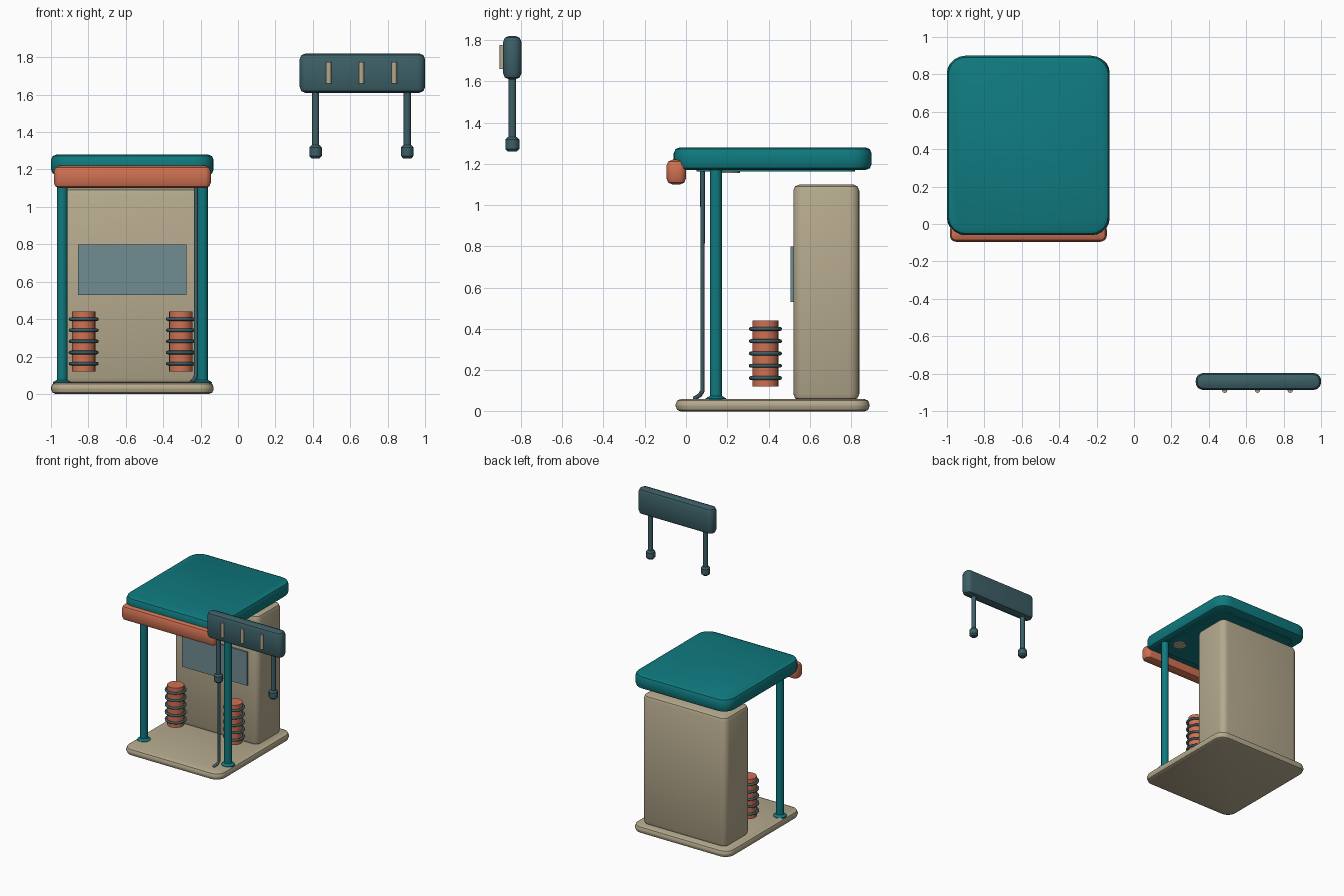
import bpy, bmesh, math

if "Cube" in bpy.data.objects:
    bpy.data.objects.remove(bpy.data.objects["Cube"], do_unlink=True)


def material(name, rgb):
    """Flat material from display colours, converted to linear."""
    lin = [((c / 255 + 0.055) / 1.055) ** 2.4 for c in rgb]
    m = bpy.data.materials.new(name)
    m.use_nodes = True
    m.diffuse_color = (*lin, 1)
    m.node_tree.nodes["Principled BSDF"].inputs["Base Color"].default_value = (*lin, 1)
    return m


TEAL = material("teal paint", (15, 122, 127))
TAN = material("tan panel", (182, 170, 142))
ORANGE = material("orange paint", (207, 112, 82))
SLATE = material("slate metal", (60, 95, 102))
GLASS = material("blue grey glass", (112, 140, 145))


def finish(bm, name, mat, smooth=True):
    bmesh.ops.recalc_face_normals(bm, faces=bm.faces)
    me = bpy.data.meshes.new(name)
    bm.to_mesh(me)
    bm.free()
    me.materials.append(mat)
    ob = bpy.data.objects.new(name, me)
    bpy.context.collection.objects.link(ob)
    if smooth:
        bpy.ops.object.select_all(action="DESELECT")
        ob.select_set(True)
        bpy.context.view_layer.objects.active = ob
        bpy.ops.object.shade_smooth_by_angle(angle=math.radians(35))
    return ob


def slab(name, mat, x, y, z, corner=0, rim=0, rim_segments=2):
    """Box between ranges, with rounded plan corners and softened rims."""
    bm = bmesh.new()
    bmesh.ops.create_cube(bm, size=1)
    for v in bm.verts:
        v.co = [r[0] + (c + 0.5) * (r[1] - r[0]) for r, c in zip((x, y, z), v.co)]
    if corner:
        edges = [e for e in bm.edges if abs(e.verts[0].co.z - e.verts[1].co.z) > 1e-4]
        bmesh.ops.bevel(bm, geom=edges, offset=corner, segments=5, profile=0.5, affect="EDGES")
    if rim:
        edges = [e for e in bm.edges
                 if abs(e.verts[0].co.z - e.verts[1].co.z) < 1e-5
                 and any(abs(f.normal.z) < 0.5 for f in e.link_faces)]
        bmesh.ops.bevel(bm, geom=edges, offset=rim, segments=rim_segments,
                        profile=0.5, affect="EDGES")
    return finish(bm, name, mat, bool(corner))


def lathe(name, mat, x, y, profile, sides=16):
    """Solid turned about a vertical axis from (radius, height) points."""
    bm = bmesh.new()
    rings = [[bm.verts.new((x + r * math.cos(math.tau * i / sides),
                            y + r * math.sin(math.tau * i / sides), z))
              for i in range(sides)] for r, z in profile]
    for a, b in zip(rings, rings[1:]):
        for i in range(sides):
            j = (i + 1) % sides
            bm.faces.new((a[i], a[j], b[j], b[i]))
    bm.faces.new(rings[0])
    bm.faces.new(rings[-1])
    return finish(bm, name, mat)


def ring(name, mat, x, y, z, major, minor):
    bpy.ops.mesh.primitive_torus_add(location=(x, y, z), major_radius=major,
                                     minor_radius=minor, major_segments=24, minor_segments=8)
    ob = bpy.context.object
    ob.name = name
    ob.data.materials.append(mat)
    bpy.ops.object.shade_smooth_by_angle(angle=math.radians(60))


CX = -0.565  # middle of the kiosk

# Kiosk body
slab("base_platform", TAN, (-1, -0.13), (-0.05, 0.89), (0, 0.06), 0.08, 0.025)
slab("cabinet", TAN, (-0.94, -0.19), (0.52, 0.84), (0.055, 1.10), 0.05, 0.03)
slab("window", GLASS, (-0.855, -0.275), (0.507, 0.53), (0.53, 0.80))

# Canopy and front fascia
slab("canopy", TEAL, (-1, -0.13), (-0.06, 0.90), (1.17, 1.28), 0.10, 0.03)
slab("canopy_lining", TEAL, (-0.93, -0.20), (0.05, 0.82), (1.163, 1.18), 0.05)
slab("fascia", ORANGE, (-0.985, -0.145), (-0.095, 0.0), (1.10, 1.22), 0.035, 0.03)

for side, label in ((-1, "right"), (1, "left")):
    # Canopy posts with flared feet
    px = CX + side * 0.375
    lathe(f"{label}_post", TEAL, px, 0.145,
          [(0.05, 0.055), (0.05, 0.063), (0.029, 0.075), (0.029, 1.175)])
    # Lamp discs under the canopy
    lathe(f"{label}_lamp", TAN, CX + side * 0.28, 0.21, [(0.052, 1.155), (0.052, 1.17)])
    # Banded drums
    dx = CX + side * 0.26
    lathe(f"{label}_drum", ORANGE, dx, 0.385, [(0.063, 0.12), (0.063, 0.44)], 20)
    for i in range(5):
        ring(f"{label}_drum_band_{i + 1}", SLATE, dx, 0.385, 0.162 + i * 0.0595, 0.071, 0.0095)

# Cable running down beside the left post
curve = bpy.data.curves.new("cable", "CURVE")
curve.dimensions = "3D"
curve.bevel_depth = 0.011
curve.bevel_resolution = 2
curve.use_fill_caps = True
spline = curve.splines.new("POLY")
path = [(-0.225, 0.08, 1.175), (-0.225, 0.08, 0.10), (-0.232, 0.068, 0.08), (-0.25, 0.04, 0.062)]
spline.points.add(len(path) - 1)
for point, co in zip(spline.points, path):
    point.co = (*co, 1)
curve.materials.append(SLATE)
bpy.context.collection.objects.link(bpy.data.objects.new("cable", curve))

# Raised sign board with hanging rods
SY = -0.842
slab("sign_board", SLATE, (0.33, 1.0), (SY - 0.045, SY + 0.045), (1.61, 1.82), 0.04, 0.03)
for label, sx in (("right", 0.415), ("left", 0.905)):
    lathe(f"sign_{label}_rod", SLATE, sx, SY, [(0.019, 1.30), (0.019, 1.62)], 12)
    lathe(f"sign_{label}_knob", SLATE, sx, SY,
          [(0.022, 1.26), (0.034, 1.273), (0.034, 1.317), (0.022, 1.33)], 12)
for i in range(3):
    lathe(f"sign_bar_{i + 1}", TAN, 0.485 + i * 0.175, SY - 0.047,
          [(0.014, 1.66), (0.014, 1.775)], 12)
